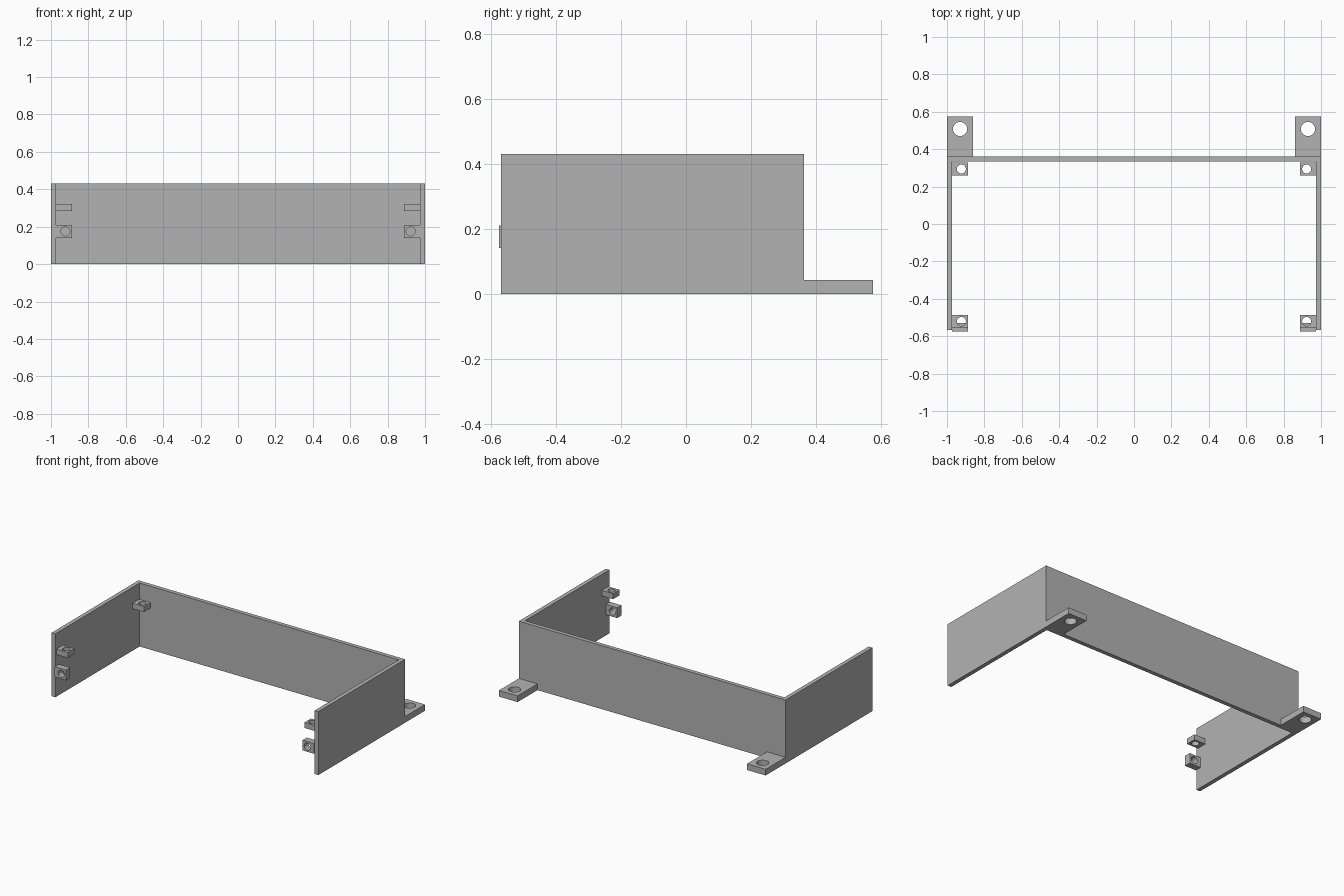
import bpy
import bmesh
from mathutils import Matrix, Vector

cube = bpy.data.objects.get("Cube")
if cube:
    bpy.data.objects.remove(cube, do_unlink=True)

# Single grey material
GREY = (0.45, 0.45, 0.45, 1)
grey = bpy.data.materials.new("plain grey")
grey.use_nodes = True
grey.diffuse_color = GREY
grey.node_tree.nodes["Principled BSDF"].inputs["Base Color"].default_value = GREY

HEIGHT, WALL = 0.43, 0.028
FRONT, BACK = -0.568, 0.362
INNER = 1 - WALL


def add_object(name, bm):
    bmesh.ops.recalc_face_normals(bm, faces=bm.faces)
    mesh = bpy.data.meshes.new(name)
    bm.to_mesh(mesh)
    bm.free()
    mesh.materials.append(grey)
    obj = bpy.data.objects.new(name, mesh)
    bpy.context.collection.objects.link(obj)
    return obj


def extrude_profile(name, points, height):
    bm = bmesh.new()
    face = bm.faces.new([bm.verts.new((x, y, 0)) for x, y in points])
    top = bmesh.ops.extrude_face_region(bm, geom=[face])["geom"]
    verts = [v for v in top if isinstance(v, bmesh.types.BMVert)]
    bmesh.ops.translate(bm, verts=verts, vec=(0, 0, height))
    return add_object(name, bm)


def drilled_block(name, low, high, hole, radius, axis):
    """Box between two corners with a round hole along the given axis."""
    low, high = Vector(low), Vector(high)
    bm = bmesh.new()
    bmesh.ops.create_cube(bm, size=1, matrix=Matrix.Translation((low + high) / 2)
                          @ Matrix.Diagonal((*(high - low), 1)))
    block = add_object(name, bm)
    bm = bmesh.new()
    turn = Vector((0, 0, 1)).rotation_difference(Vector(axis)).to_matrix().to_4x4()
    bmesh.ops.create_cone(bm, cap_ends=True, segments=32, radius1=radius,
                          radius2=radius, depth=0.3,
                          matrix=Matrix.Translation(hole) @ turn)
    cutter = add_object(name + "_cutter", bm)
    cutter.hide_render = True
    cut = block.modifiers.new("hole", "BOOLEAN")
    cut.object, cut.solver = cutter, "EXACT"
    # Bake the cut, then drop the cutter
    bpy.context.view_layer.update()
    graph = bpy.context.evaluated_depsgraph_get()
    block.data = bpy.data.meshes.new_from_object(block.evaluated_get(graph))
    block.modifiers.clear()
    bpy.data.objects.remove(cutter, do_unlink=True)
    bpy.ops.object.select_all(action="DESELECT")
    block.select_set(True)
    bpy.context.view_layer.objects.active = block
    bpy.ops.object.shade_smooth_by_angle()


def mirrored_block(name, low, high, hole, radius, axis):
    """Drilled block on the left (+x), and its twin on the right."""
    drilled_block("left_" + name, low, high, hole, radius, axis)
    drilled_block("right_" + name, (-high[0], *low[1:]), (-low[0], *high[1:]),
                  (-hole[0], *hole[1:]), radius, axis)


# U-shaped wall: back panel and two side panels
extrude_profile("wall_frame", [
    (-1, FRONT), (-INNER, FRONT), (-INNER, BACK - WALL), (INNER, BACK - WALL),
    (INNER, FRONT), (1, FRONT), (1, BACK), (-1, BACK)], HEIGHT)

# Mounting feet behind the back panel
mirrored_block("mounting_foot", (0.86, BACK, 0), (1, 0.575, 0.042),
               (0.93, 0.508, 0.02), 0.038, (0, 0, 1))

# Horizontal screw tabs on the inside of the side panels
for place, y in (("front", -0.521), ("rear", 0.294)):
    mirrored_block(place + "_screw_tab", (0.887, y - 0.035, 0.285),
                   (INNER, y + 0.035, 0.322), (0.923, y, 0.3), 0.024, (0, 0, 1))

# Upright screw tabs at the front edges
mirrored_block("upright_screw_tab", (0.887, -0.575, 0.14), (INNER, -0.53, 0.21),
               (0.923, -0.55, 0.175), 0.024, (0, 1, 0))
